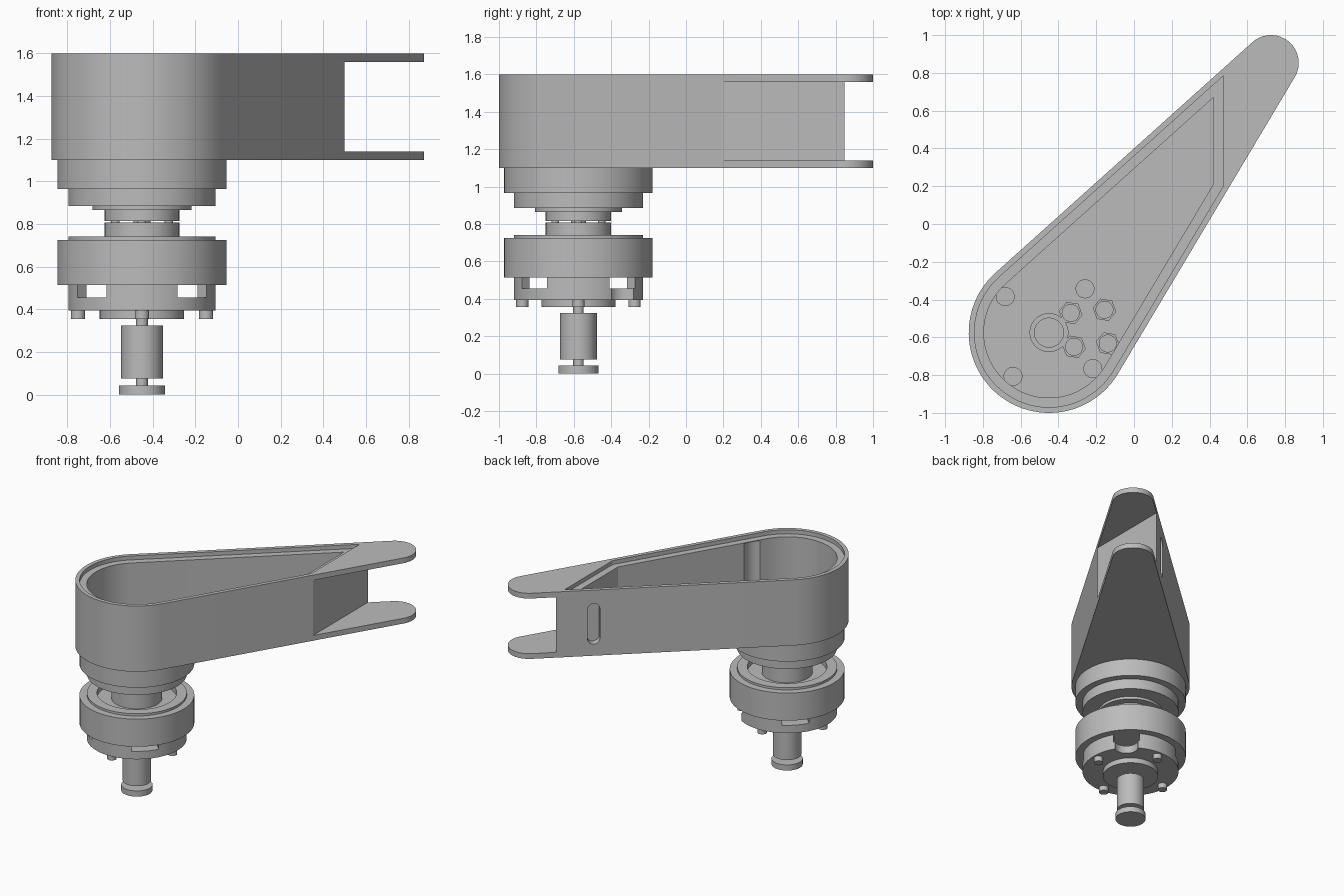
import bpy, bmesh
from math import sin, cos, tan, pi, atan2, asin, hypot, radians
from mathutils import Matrix

if "Cube" in bpy.data.objects:
    bpy.data.objects.remove(bpy.data.objects["Cube"])

grey = bpy.data.materials.new("plain grey")
grey.use_nodes = True
grey.diffuse_color = (0.5, 0.5, 0.5, 1)
grey.node_tree.nodes["Principled BSDF"].inputs["Base Color"].default_value = (0.5, 0.5, 0.5, 1)

# Pivot and tip of the arm, with the directions of its two straight sides
PX, PY, PR = -0.45, -0.575, 0.425
TX, TY, TR = 0.725, 0.853, 0.147
heading = atan2(TY - PY, TX - PX)
taper = asin((PR - TR) / hypot(TX - PX, TY - PY))
right_side, left_side = heading + taper, heading - taper


def finish(name, bm):
    bmesh.ops.recalc_face_normals(bm, faces=bm.faces)
    me = bpy.data.meshes.new(name)
    bm.to_mesh(me)
    bm.free()
    me.materials.append(grey)
    ob = bpy.data.objects.new(name, me)
    bpy.context.collection.objects.link(ob)
    return ob


def prism(name, points, z0, z1):
    bm = bmesh.new()
    base = bm.faces.new([bm.verts.new((x, y, z0)) for x, y in points])
    new = bmesh.ops.extrude_face_region(bm, geom=[base])["geom"]
    bmesh.ops.translate(bm, vec=(0, 0, z1 - z0),
                        verts=[v for v in new if isinstance(v, bmesh.types.BMVert)])
    return finish(name, bm)


def arc(x, y, r, a0, a1, n):
    return [(x + r * cos(a0 + (a1 - a0) * i / n), y + r * sin(a0 + (a1 - a0) * i / n))
            for i in range(n + 1)]


def cylinder(name, x, y, r, z0, z1, n=32):
    return prism(name, arc(x, y, r, heading, heading + 2 * pi, n)[:-1], z0, z1)


def lathe(name, profile, n=72):
    """Turn a (radius, height) profile about the pivot axis and cap both ends."""
    bm = bmesh.new()
    rings = [[bm.verts.new((PX + r * cos(2 * pi * i / n), PY + r * sin(2 * pi * i / n), z))
              for i in range(n)] for r, z in profile]
    for a, b in zip(rings, rings[1:]):
        for i in range(n):
            j = (i + 1) % n
            bm.faces.new((a[i], a[j], b[j], b[i]))
    bm.faces.new(rings[0])
    bm.faces.new(rings[-1])
    return finish(name, bm)


def box(name, centre, size, turn=0):
    bm = bmesh.new()
    bmesh.ops.create_cube(bm, size=1, matrix=Matrix.Translation(centre)
                          @ Matrix.Rotation(turn, 4, 'Z') @ Matrix.Diagonal((*size, 1)))
    return finish(name, bm)


def cut(target, *cutters):
    for c in cutters:
        mod = target.modifiers.new("cut", 'BOOLEAN')
        mod.operation, mod.solver, mod.object = 'DIFFERENCE', 'EXACT', c
        bpy.context.view_layer.objects.active = target
        bpy.ops.object.modifier_apply(modifier=mod.name)
        bpy.data.objects.remove(c)


def outline(inset, end=None):
    """Arm outline moved inwards, with a round tip or a straight end at x = end."""
    a0, a1 = left_side + pi / 2, right_side + 1.5 * pi
    pts = arc(PX, PY, PR - inset, a0, a1, 48)
    if end is None:
        return pts + arc(TX, TY, TR - inset, right_side - pi / 2, a0, 24)
    (lx, ly), (rx, ry) = pts[0], pts[-1]
    return pts + [(end, ry + (end - rx) * tan(right_side)),
                  (end, ly + (end - lx) * tan(left_side))]


# Hollow arm with a forked tip, a lid seat and a cable slot
NUT_X, NUT_Y, NUT_R = -0.237, -0.552, 0.127
nuts = [(NUT_X + NUT_R * cos(heading + k * pi / 2), NUT_Y + NUT_R * sin(heading + k * pi / 2))
        for k in range(4)]
arm = prism("arm_housing", outline(0), 1.10, 1.60)
cut(arm,
    box("fork_gap", (1.0, 0.6, 1.35), (1.0, 2.0, 0.42)),
    prism("lid_seat", outline(0.03, 0.475), 1.57, 1.7),
    prism("cavity", outline(0.08, 0.422), 1.14, 1.65),
    cylinder("nut_relief", *nuts[3], 0.078, 1.14, 1.565))

sx, sy, sw = 0.303, 0.677, 0.043
slot = prism("slot", arc(0, 0, sw, 0, pi, 12) + arc(0, -0.225, sw, pi, 2 * pi, 12), -0.12, 0.06)
slot.data.transform(Matrix.Translation((sx, sy, 1.455))
                    @ Matrix.Rotation(left_side + pi, 4, 'Z') @ Matrix.Rotation(pi / 2, 4, 'X')
                    @ Matrix.Diagonal((1, 1, -1, 1)))
bm = bmesh.new()
bm.from_mesh(slot.data)
bmesh.ops.recalc_face_normals(bm, faces=bm.faces)
bm.to_mesh(slot.data)
bm.free()
cut(arm, slot)

# Fasteners and shaft end on the arm floor
for k, (x, y) in enumerate(nuts):
    nut = cylinder(f"nut_{k + 1}", x, y, 0.063, 1.13, 1.17, 6)
    cut(nut, cylinder("bore", x, y, 0.045, 1.15, 1.2))
    a = heading + k * pi / 2
    cylinder(f"floor_bolt_{k + 1}", PX + 0.3 * cos(a), PY + 0.3 * sin(a), 0.05, 1.13, 1.16)
bush = cylinder("shaft_bush", PX, PY, 0.103, 1.13, 1.17, 48)
cut(bush, cylinder("bore", PX, PY, 0.077, 1.15, 1.2, 48))

# Stepped collar under the arm
lathe("upper_collar", [(0.175, 0.815), (0.175, 0.865), (0.232, 0.865), (0.232, 0.885),
                       (0.345, 0.885), (0.345, 0.965), (0.397, 0.965), (0.397, 1.105)])

# Pins and shaft joining the two collars
lathe("middle_shaft", [(0.04, 0.79), (0.04, 0.83)], 32)
for k in range(4):
    a = k * pi / 2
    cylinder(f"coupling_pin_{k + 1}", PX + 0.125 * cos(a), PY + 0.125 * sin(a), 0.02, 0.79, 0.83, 16)

# Lower gear housing with windows around its base
housing = lathe("lower_housing", [(0.345, 0.395), (0.345, 0.515), (0.397, 0.515), (0.397, 0.725),
                                  (0.345, 0.725), (0.345, 0.742), (0.275, 0.742), (0.275, 0.70),
                                  (0.175, 0.70), (0.175, 0.808)])
cut(housing, lathe("hollow", [(0.29, 0.455), (0.29, 0.515)]))
for k in range(4):
    a = radians(45 + 90 * k)
    cut(housing, box("window", (PX + 0.33 * cos(a), PY + 0.33 * sin(a), 0.485),
                     (0.16, 0.19, 0.06), a))
d = 0.35 * cos(pi / 4)
cut(housing, cylinder("cable_notch", PX + d, PY + d, 0.085, 0.38, 0.47))
lathe("housing_core", [(0.15, 0.45), (0.15, 0.52)])

# Base plate and bolt heads
lathe("base_plate", [(0.198, 0.355), (0.198, 0.40)])
for k in range(4):
    a = k * pi / 2
    cylinder(f"base_bolt_{k + 1}", PX + 0.3 * cos(a), PY + 0.3 * sin(a), 0.033, 0.355, 0.40, 24)

# Drive shaft, coupling and foot disc
lathe("drive_shaft", [(0.028, 0.03), (0.028, 0.37)], 32)
lathe("shaft_coupling", [(0.098, 0.075), (0.098, 0.325)], 48)
lathe("foot_disc", [(0.108, 0.0), (0.108, 0.043)], 48)

# Smooth round walls, keep edges sharp
bpy.ops.object.select_all(action='DESELECT')
for ob in bpy.context.collection.objects:
    if ob.type == 'MESH':
        ob.select_set(True)
        bpy.context.view_layer.objects.active = ob
bpy.ops.object.shade_smooth_by_angle(angle=radians(30))
